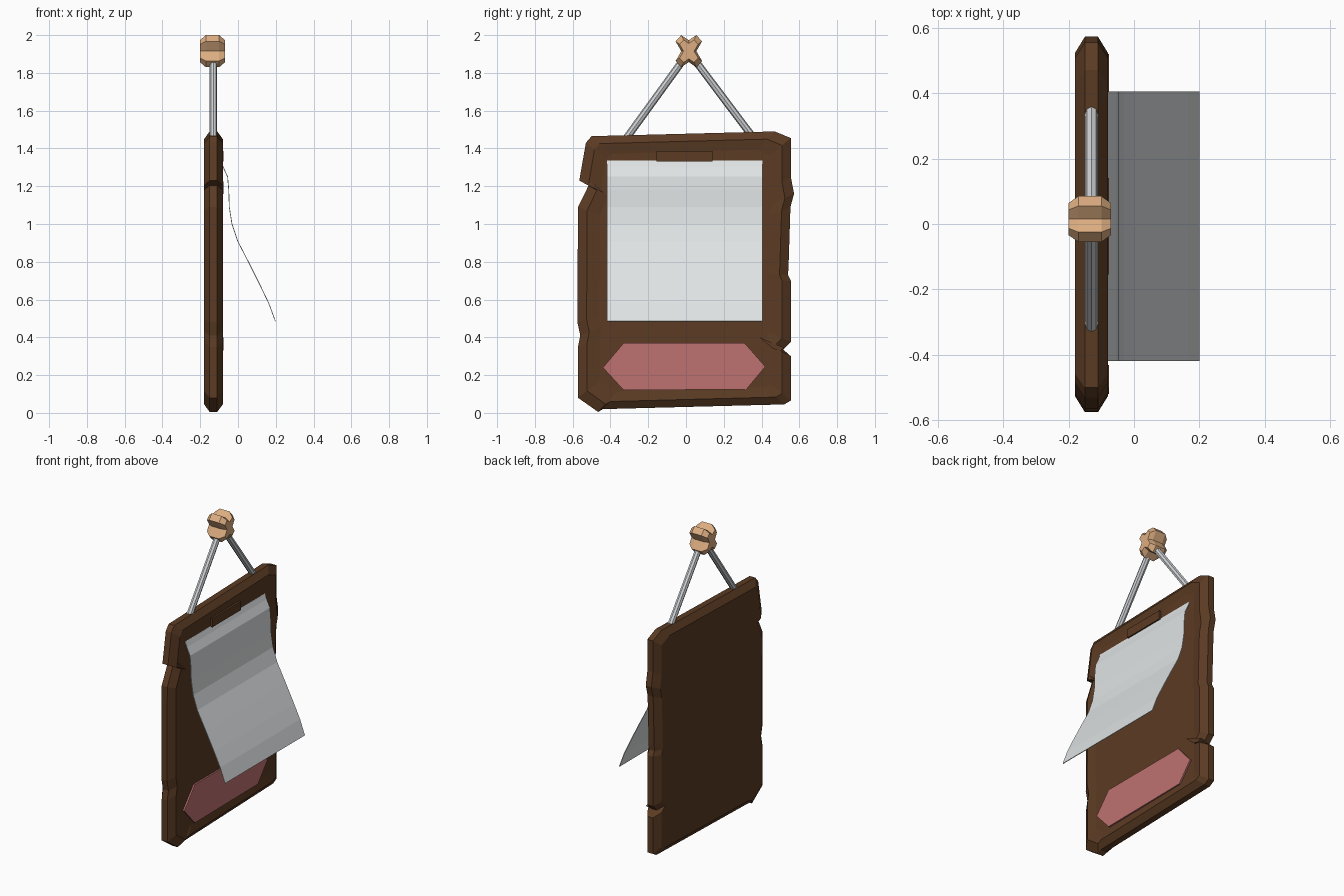
import bpy, bmesh, math
from mathutils import Vector

if "Cube" in bpy.data.objects:
    bpy.data.objects.remove(bpy.data.objects["Cube"])


def material(name, rgb):
    m = bpy.data.materials.new(name)
    m.diffuse_color = (*rgb, 1)
    m.use_nodes = True
    m.node_tree.nodes["Principled BSDF"].inputs["Base Color"].default_value = m.diffuse_color
    return m


wood = material("dark wood", (0.105, 0.044, 0.017))
tan = material("tan wood", (0.72, 0.42, 0.22))
pink = material("dusty pink", (0.52, 0.165, 0.165))
paper = material("paper white", (0.74, 0.77, 0.78))
cord = material("cord grey", (0.62, 0.64, 0.66))


def finish(name, bm, mat):
    bmesh.ops.recalc_face_normals(bm, faces=bm.faces)
    me = bpy.data.meshes.new(name)
    bm.to_mesh(me)
    bm.free()
    me.materials.append(mat)
    ob = bpy.data.objects.new(name, me)
    bpy.context.collection.objects.link(ob)
    return ob


def loft(name, outline, layers, centre, mat):
    """Stack a (y, z) outline along x; layers are (x, y scale, z scale)."""
    bm = bmesh.new()
    cy, cz = centre
    rings = [[bm.verts.new((x, cy + (y - cy) * sy, cz + (z - cz) * sz))
              for y, z in outline] for x, sy, sz in layers]
    n = len(outline)
    for a, b in zip(rings, rings[1:]):
        for i in range(n):
            j = (i + 1) % n
            bm.faces.new((a[i], a[j], b[j], b[i]))
    bm.faces.new(rings[0])
    bm.faces.new(rings[-1])
    return finish(name, bm, mat)


# Chipped wooden board: bevelled rim, slightly sunken front face
board = [(-0.50, 1.465), (0.47, 1.49), (0.555, 1.455), (0.555, 1.25),
         (0.572, 1.16), (0.553, 1.09), (0.543, 0.78), (0.54, 0.73),
         (0.555, 0.70), (0.555, 0.375), (0.515, 0.335), (0.555, 0.30),
         (0.555, 0.065), (0.52, 0.045), (-0.44, 0.02), (-0.465, 0.005),
         (-0.572, 0.08), (-0.572, 0.35), (-0.56, 0.41), (-0.575, 0.48),
         (-0.572, 1.09), (-0.515, 1.205), (-0.565, 1.23), (-0.53, 1.43)]
loft("board", board,
     [(-0.18, 0.915, 0.945), (-0.15, 1, 1), (-0.11, 1, 1),
      (-0.08, 0.915, 0.945), (-0.09, 0.8, 0.87)], (0, 0.75), wood)

# Splinters beside the two big chips
flat = [(-0.11, 1, 1), (-0.076, 1, 1)]
loft("splinter_right", [(0.39, 0.40), (0.52, 0.345), (0.50, 0.33), (0.46, 0.34)],
     flat, (0.46, 0.36), wood)
loft("splinter_left", [(-0.43, 1.16), (-0.50, 1.225), (-0.52, 1.21)],
     flat, (-0.48, 1.20), wood)

# Pink name plate, elongated hexagon
loft("pink_plate", [(-0.33, 0.37), (0.31, 0.37), (0.42, 0.245), (0.32, 0.125),
                    (-0.33, 0.12), (-0.44, 0.24)],
     [(-0.10, 1, 1), (-0.08, 1, 1)], (0, 0.245), pink)

# Clip bar above the paper
loft("clip", [(-0.155, 1.33), (0.14, 1.33), (0.14, 1.387), (-0.155, 1.387)],
     [(-0.11, 1, 1), (-0.077, 1, 1)], (0, 1.36), wood)

# Curling sheet of paper
profile = [(-0.09, 1.335), (-0.078, 1.30), (-0.055, 1.25), (-0.049, 1.18),
           (-0.046, 1.09), (-0.032, 1.0), (-0.002, 0.91), (0.06, 0.79),
           (0.12, 0.67), (0.163, 0.58), (0.198, 0.485)]
bm = bmesh.new()
rows = [[bm.verts.new((x, y, z)) for y in (-0.418, 0.405)] for x, z in profile]
for a, b in zip(rows, rows[1:]):
    bm.faces.new((a[0], b[0], b[1], a[1]))
sheet = finish("paper_sheet", bm, paper)
mod = sheet.modifiers.new("thickness", 'SOLIDIFY')
mod.thickness = 0.004
mod.offset = 0

# Two hanging cords
for name, foot in (("cord_left", (-0.13, -0.315, 1.455)),
                   ("cord_right", (-0.13, 0.35, 1.465))):
    a, b = Vector(foot), Vector((-0.13, 0.015, 1.91))
    bpy.ops.mesh.primitive_cylinder_add(vertices=8, radius=0.02,
                                        depth=(b - a).length,
                                        location=(a + b) / 2)
    ob = bpy.context.object
    ob.name = name
    ob.rotation_euler = (b - a).to_track_quat('Z', 'Y').to_euler()
    ob.data.materials.append(cord)

# Cross-shaped peg with chamfered ends
quarter = [(0.0, 0.058), (0.04, 0.085), (0.07, 0.052), (0.04, 0.0)]
right = quarter + [(y, -z) for y, z in quarter[2::-1]]
star = right + [(-y, z) for y, z in right[-2:0:-1]]
loft("peg", [(0.015 + y, 1.915 + z) for y, z in star],
     [(-0.20, 0.7, 0.7), (-0.17, 1, 1), (-0.10, 1, 1), (-0.07, 0.7, 0.7)],
     (0.015, 1.915), tan)
